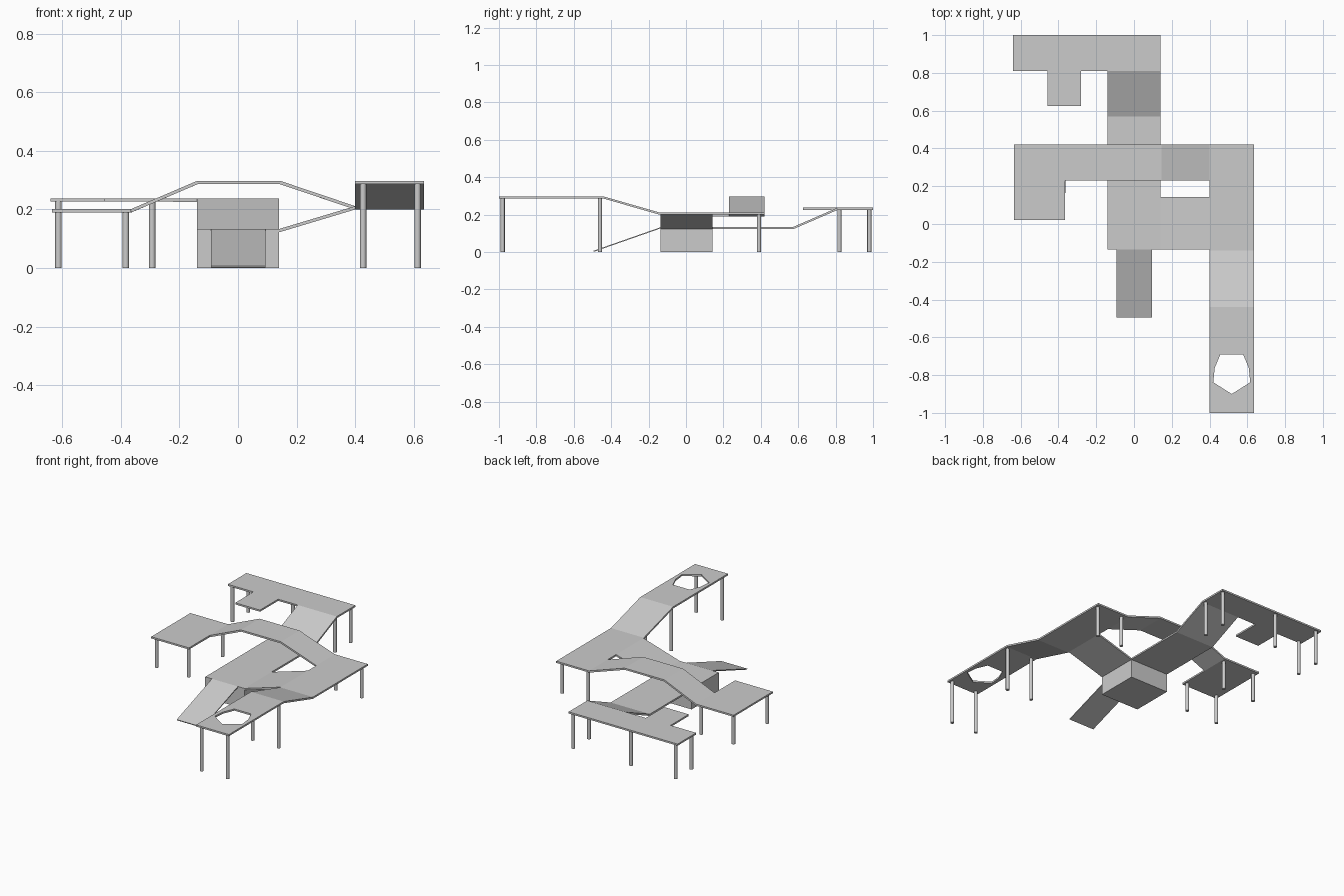
import bpy, bmesh

if "Cube" in bpy.data.objects:
    bpy.data.objects.remove(bpy.data.objects["Cube"])

T = 0.011          # deck thickness
HI, LOW, MID, LEFT, BACK = 0.297, 0.211, 0.133, 0.201, 0.237


def deck(name, polys, t=T):
    """Sheet of top faces, thickened downwards."""
    bm = bmesh.new()
    for p in polys:
        bm.faces.new([bm.verts.new(v) for v in p])
    bmesh.ops.remove_doubles(bm, verts=bm.verts, dist=1e-4)
    bm.normal_update()
    bmesh.ops.reverse_faces(bm, faces=[f for f in bm.faces if f.normal.z < 0])
    me = bpy.data.meshes.new(name)
    bm.to_mesh(me)
    bm.free()
    ob = bpy.data.objects.new(name, me)
    bpy.context.collection.objects.link(ob)
    m = ob.modifiers.new("thickness", 'SOLIDIFY')
    m.thickness, m.offset, m.use_even_offset = t, -1, True
    return ob


def run_x(y0, y1, path):
    """Quads along x through (x, z) stations."""
    return [[(a, y0, za), (b, y0, zb), (b, y1, zb), (a, y1, za)]
            for (a, za), (b, zb) in zip(path, path[1:])]


def run_y(x0, x1, path):
    """Quads along y through (y, z) stations."""
    return [[(x0, a, za), (x1, a, za), (x1, b, zb), (x0, b, zb)]
            for (a, za), (b, zb) in zip(path, path[1:])]


def posts(name, spots, top):
    for i, (x, y) in enumerate(spots):
        bpy.ops.mesh.primitive_cylinder_add(vertices=16, radius=0.011, depth=top,
                                            location=(x, y, top / 2))
        bpy.context.object.name = f"{name}_{i + 1}"
        bpy.ops.object.shade_smooth_by_angle()


# Right walkway: low landing, rising ramp, end deck with a cut-out hole
X0, X1 = 0.40, 0.635
XC = (X0 + X1) / 2
half_hole = [(0, -0.90), (0.098, -0.838), (0.09, -0.762), (0.06, -0.69), (0, -0.69)]
right = run_y(X0, X1, [(-0.64, HI), (-0.44, HI), (-0.14, LOW), (0.14, LOW), (0.23, LOW), (0.42, LOW)])
for s in (1, -1):
    outline = half_hole + [(0, -0.64), ((X1 - X0) / 2, -0.64), ((X1 - X0) / 2, -1.0), (0, -1.0)]
    right.append([(XC + s * x, y, HI) for x, y in outline])
# Arched bridge and left landing
bridge = run_x(0.23, 0.42, [(X0, LOW), (0.145, HI), (-0.14, HI), (-0.365, LEFT), (-0.635, LEFT)])
bridge += run_x(0.02, 0.23, [(-0.365, LEFT), (-0.635, LEFT)])
# Centre deck, side ramp to the right walkway, ramp up to the back
centre = run_y(-0.14, 0.14, [(-0.135, MID), (0.143, MID), (0.57, MID), (0.81, BACK)])
centre += run_x(-0.135, 0.143, [(0.14, MID), (X0, LOW)])
# Back platform with its tab
back = run_x(0.81, 1.0, [(-0.64, BACK), (-0.457, BACK), (-0.28, BACK), (-0.14, BACK), (0.14, BACK)])
back += run_x(0.625, 0.81, [(-0.457, BACK), (-0.28, BACK)])
deck("walkways", right + bridge + centre + back)

# Front entry ramp
deck("front_ramp", run_y(-0.092, 0.094, [(-0.495, 0.007), (-0.135, MID)]), 0.006)

# Central block
bpy.ops.mesh.primitive_cube_add(size=1, location=(0, 0.004, (MID - T / 2) / 2))
block = bpy.context.object
block.name = "central_block"
block.scale = (0.28, 0.278, MID - T / 2)

# Supporting posts
posts("right_post_high", [(x, y) for x in (0.427, 0.613) for y in (-0.98, -0.46)], HI - T / 2)
posts("right_post_low", [(0.427, 0.39), (0.613, 0.39)], LOW - T / 2)
posts("left_post", [(x, y) for x in (-0.613, -0.383) for y in (0.045, 0.39)], LEFT - T / 2)
posts("back_post", [(x, y) for x in (-0.613, 0.12) for y in (0.82, 0.98)] + [(-0.293, 0.98)], BACK - T / 2)
